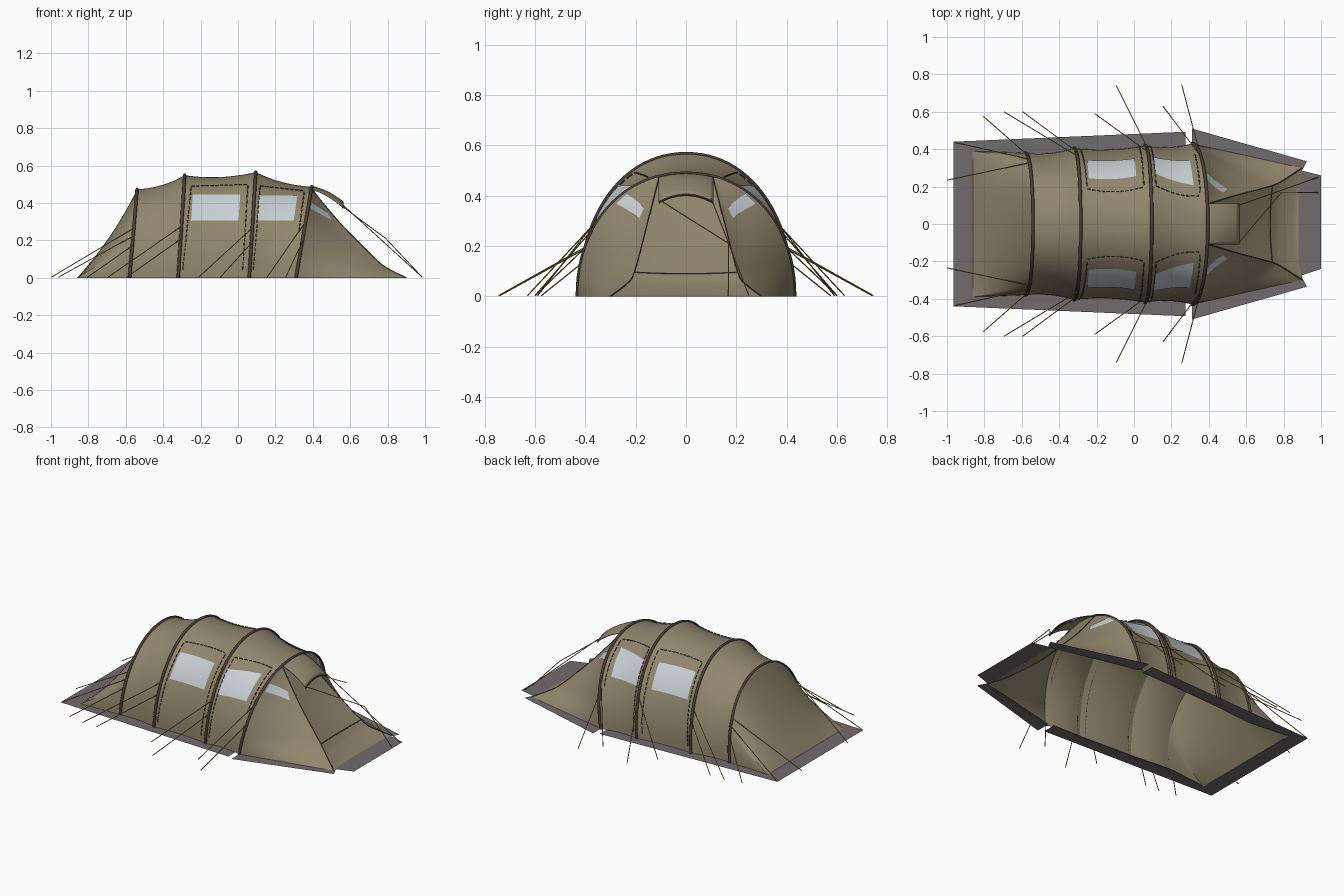
import bpy, bmesh, math
from mathutils import Vector

if "Cube" in bpy.data.objects:
    bpy.data.objects.remove(bpy.data.objects["Cube"])


def mat(name, rgb):
    m = bpy.data.materials.new(name)
    m.diffuse_color = (*rgb, 1)
    m.use_nodes = True
    m.node_tree.nodes["Principled BSDF"].inputs["Base Color"].default_value = m.diffuse_color
    return m


CANVAS = mat("olive canvas", (0.285, 0.24, 0.155))
POLE = mat("dark brown sleeve", (0.07, 0.046, 0.034))
CLEAR = mat("pale window", (0.57, 0.63, 0.66))
MUD = mat("mauve grey skirt", (0.175, 0.145, 0.158))
CORD = mat("ochre cord", (0.36, 0.24, 0.03))
SEAM = mat("seam brown", (0.07, 0.055, 0.04))


def finish(ob, material):
    ob.data.materials.clear()
    ob.data.materials.append(material)
    bpy.ops.object.select_all(action='DESELECT')
    ob.select_set(True)
    bpy.context.view_layer.objects.active = ob
    if ob.type == 'CURVE':
        bpy.ops.object.convert(target='MESH')
    bpy.ops.object.shade_smooth_by_angle(angle=math.radians(50))


def to_object(name, bm, material):
    me = bpy.data.meshes.new(name)
    bm.to_mesh(me)
    bm.free()
    ob = bpy.data.objects.new(name, me)
    bpy.context.collection.objects.link(ob)
    finish(ob, material)
    return ob


def patch(name, f, material, u=(0, 1), v=(0, 1), nu=24, nv=10, thick=0, lift=0):
    """Sheet sampled from a surface function, optionally raised or thickened."""
    bm = bmesh.new()
    g = [[bm.verts.new(f(u[0] + (u[1] - u[0]) * i / nu, v[0] + (v[1] - v[0]) * j / nv))
          for j in range(nv + 1)] for i in range(nu + 1)]
    for i in range(nu):
        for j in range(nv):
            bm.faces.new((g[i][j], g[i + 1][j], g[i + 1][j + 1], g[i][j + 1]))
    bmesh.ops.remove_doubles(bm, verts=bm.verts, dist=1e-5)
    bm.normal_update()
    if sum(fc.normal.dot(fc.calc_center_median()) * fc.calc_area() for fc in bm.faces) < 0:
        bmesh.ops.reverse_faces(bm, faces=bm.faces)
        bm.normal_update()
    for p, n in [(p, p.normal.copy()) for p in bm.verts]:
        p.co += n * lift
    ob = to_object(name, bm, material)
    if thick:
        m = ob.modifiers.new("thickness", 'SOLIDIFY')
        m.thickness, m.offset = thick, 0


def tubes(name, paths, r, material, res=1):
    cu = bpy.data.curves.new(name, 'CURVE')
    cu.dimensions, cu.bevel_depth, cu.bevel_resolution = '3D', r, res
    for path in paths:
        sp = cu.splines.new('POLY')
        sp.points.add(len(path) - 1)
        for p, co in zip(sp.points, path):
            p.co = (*co, 1)
    ob = bpy.data.objects.new(name, cu)
    bpy.context.collection.objects.link(ob)
    finish(ob, material)


def sheet(name, pts, material):
    bm = bmesh.new()
    face = bm.faces.new([bm.verts.new((x, y, 0.001)) for x, y in pts])
    face.normal_update()
    if face.normal.z < 0:
        face.normal_flip()
    to_object(name, bm, material)


# Leaning hoops: base x, top x, half width, height
HOOPS = [(-0.58, -0.54, 0.38, 0.473), (-0.32, -0.285, 0.405, 0.548),
         (0.06, 0.095, 0.42, 0.565), (0.31, 0.395, 0.43, 0.487)]


def hoop(i, t):
    xb, xt, w, h = HOOPS[i]
    c, s = math.cos(t), max(math.sin(t), 0)
    z = s ** 0.95
    return Vector((xb + (xt - xb) * z, math.copysign(abs(c) ** 0.95, c) * w, h * z))


def span(i):
    """Fabric between two hoops with a slight sag; u goes round, v along."""
    def f(u, v):
        p = hoop(i, u * math.pi).lerp(hoop(i + 1, u * math.pi), v)
        k = 1 - 0.13 * v * (1 - v)
        return Vector((p.x, p.y * k, p.z * k))
    return f


def level(i):
    """The same fabric addressed by height instead of angle."""
    def f(z, v):
        h = (HOOPS[i][3] * (1 - v) + HOOPS[i + 1][3] * v) * (1 - 0.13 * v * (1 - v))
        return span(i)(math.asin(min(z / h, 1) ** (1 / 0.95)) / math.pi, v)
    return f


def sleeve(i):
    """Half-round sleeve sitting on the outside of a hoop."""
    def f(u, a):
        p, t = hoop(i, u * math.pi), u * math.pi
        out = Vector((0, math.cos(t), math.sin(t)))
        a = a * math.pi
        return p + Vector((0.009 * math.cos(a), 0, 0)) + out * (0.009 * math.sin(a))
    return f


for i in range(4):
    patch(f"hoop_sleeve_{i + 1}", sleeve(i), POLE, nu=48, nv=6)
for i in range(3):
    patch(f"roof_span_{i + 1}", span(i), CANVAS, nu=48)

# Sloping rear end, with a triangle on each side running to the ground corner
T0 = math.radians(24)


def rear(u, v):
    t = u * math.pi
    k = min(max((t - T0) / (math.pi - 2 * T0), 0), 1)
    p = hoop(0, t).lerp(Vector((-0.86, 0.39 * (1 - 2 * k), 0)), v)
    s = 0.07 * v * (1 - v) * math.sin(t)
    return p + Vector((s, 0, -s * 0.6))


patch("rear_end", rear, CANVAS, nu=60, nv=12)

# Front ridge from the ground corner up to the last hoop
TOP = math.acos(0.10 / 0.43)
RIDGE = [Vector(p) for p in ((0.9, 0.3, 0), (0.8, 0.235, 0.05), (0.74, 0.205, 0.096),
                             (0.59, 0.165, 0.245), (0.5, 0.14, 0.345))] + [hoop(3, TOP)]


def ridge(s):
    n = len(RIDGE) - 1
    i = min(int(s * n), n - 1)
    t = s * n - i
    a, b, c, d = (RIDGE[min(max(i + k, 0), n)] for k in (-1, 0, 1, 2))
    return 0.5 * (2 * b + (c - a) * t + (2 * a - 5 * b + 4 * c - d) * t * t + (3 * b - a - 3 * c + d) * t ** 3)


def door(u, s):
    p, k = ridge(s), 2 * u - 1
    b = 1 - k * k
    sag = 0.02 * b * (1 - s)
    return Vector((p.x - sag, p.y * k, max(p.z - sag * 0.5, 0) + 0.012 * b * s ** 6))


def wing(s, v):
    p = hoop(3, s * TOP).lerp(ridge(s), v)
    p.y -= 0.10 * v * (1 - v) * math.sin(math.pi * s)
    return p


def flip(f, side):
    def g(u, v):
        p = f(u, v)
        return Vector((p.x, p.y * side, p.z))
    return g


def dashes(f, a, b, n):
    """Stitch marks just outside the surface, between two coordinates."""
    a, b = Vector(a), Vector(b)
    pts = [[f(*a.lerp(b, (k + q) / n)) for q in (0.05, 0.4, 0.75)] for k in range(n)]
    return [[Vector((p.x, p.y * 1.005, p.z * 1.005)) for p in d] for d in pts]


patch("front_door", door, CANVAS, nu=20, nv=30)
tubes("door_hem_seam", [[door(k / 16, 0.4) for k in range(17)]], 0.003, SEAM)

for side, tag in ((1, "left"), (-1, "right")):
    w = flip(wing, side)
    patch(f"{tag}_wing", w, CANVAS, nu=24, nv=16)
    patch(f"{tag}_wing_window", w, CLEAR, (0.64, 0.74), (0.06, 0.64), 4, 8, lift=0.004)
    tubes(f"{tag}_ridge_seam", [[flip(lambda s, _: ridge(s), side)(k / 24, 0) for k in range(25)]], 0.003, SEAM)

    # Side windows and the stitched panels round them
    b1, b2 = flip(level(1), side), flip(level(2), side)
    patch(f"{tag}_large_window", b1, CLEAR, (0.305, 0.443), (0.13, 0.80), 8, 8, lift=0.004)
    patch(f"{tag}_small_window", b2, CLEAR, (0.305, 0.437), (0.09, 0.77), 8, 8, lift=0.004)
    st = dashes(b1, (0.488, 0.1), (0.497, 0.9), 12) + dashes(b1, (0.04, 0.9), (0.497, 0.9), 18)
    st += dashes(b1, (0.04, 0.06), (0.488, 0.1), 18)
    st += dashes(b2, (0.49, 0.09), (0.462, 0.88), 9) + dashes(b2, (0.25, 0.9), (0.462, 0.88), 9)
    st += dashes(b2, (0.04, 0.08), (0.49, 0.09), 18)
    tubes(f"{tag}_panel_stitching", st, 0.003, SEAM)

    # Ground skirts
    sheet(f"{tag}_side_skirt", [(x, y * side) for x, y in
          ((-0.965, 0.44), (0.275, 0.493), (0.275, 0.405), (0.06, 0.40), (-0.32, 0.38), (-0.58, 0.355),
           (-0.86, 0.385))], MUD)
    sheet(f"{tag}_wing_skirt", [(x, y * side) for x, y in
          ((0.31, 0.51), (0.925, 0.335), (0.895, 0.28), (0.31, 0.415))], MUD)

    # Guy lines: hoop index, attachment angle, ground peg
    guys = [(0, 33, -0.998, 0.235), (0, 27, -0.96, 0.437), (0, 20, -0.805, 0.575), (1, 29, -0.695, 0.6),
            (1, 21, -0.595, 0.6), (2, 27, -0.21, 0.59), (2, 18, -0.095, 0.74), (3, 37, 0.155, 0.63),
            (3, 22, 0.255, 0.745)]
    lines = []
    for i, deg, x, y in guys:
        p = hoop(i, math.radians(deg))
        lines.append([(p.x, p.y * side * 1.02, p.z), (x, y * side, 0.003)])
    tubes(f"{tag}_guy_lines", lines, 0.0025, CORD)

# Cords from the canopy corners
tubes("canopy_guy_lines", [[(0.56, 0.10, 0.39), (0.985, 0.25, 0.003)],
                           [(0.56, -0.10, 0.38), (0.79, 0.17, 0.21), (0.985, 0.168, 0.003)]], 0.0025, CORD)

sheet("rear_skirt", [(-0.965, -0.44), (-0.965, 0.44), (-0.86, 0.385), (-0.86, -0.385)], MUD)
sheet("front_skirt", [(0.88, -0.28), (1.0, -0.24), (1.0, 0.26), (0.88, 0.29)], MUD)


# Small arched canopy over the door
def canopy(u, v):
    k = 2 * u - 1
    return Vector((0.395 + 0.165 * v, 0.108 * k, 0.487 - 0.03 * v - 0.05 * v * v - (0.014 + 0.016 * v) * k * k))


patch("door_canopy", canopy, CANVAS, nu=16, nv=10, thick=0.006)
tubes("canopy_rim", [[canopy(k / 16, 1) - Vector((0, 0, 0.004)) for k in range(17)]], 0.005, POLE)
